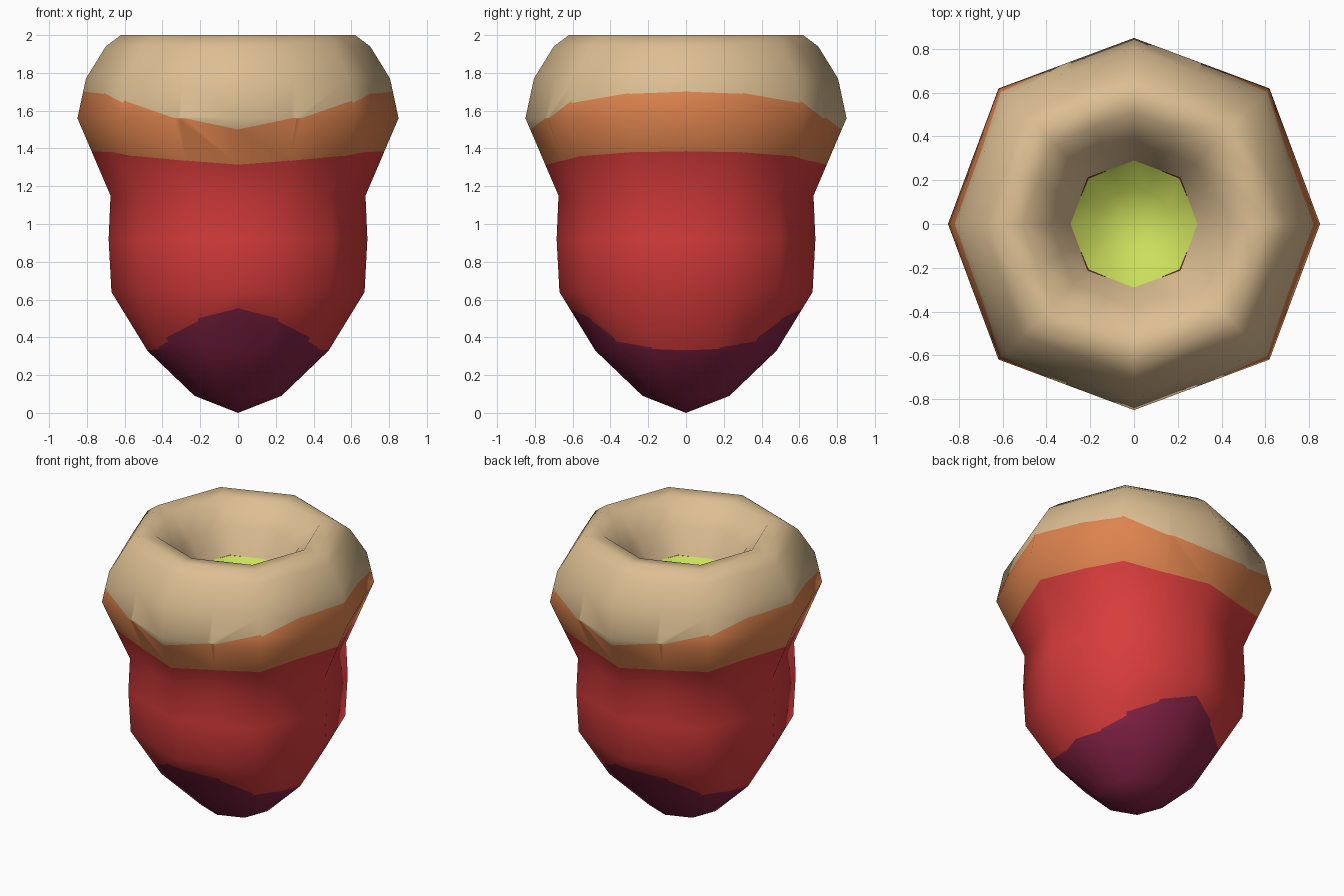
import bpy, bmesh, math
from mathutils import Vector

if "Cube" in bpy.data.objects:
    bpy.data.objects.remove(bpy.data.objects["Cube"])


def material(name, rgb):
    m = bpy.data.materials.new(name)
    m.diffuse_color = (*rgb, 1)
    m.use_nodes = True
    m.node_tree.nodes["Principled BSDF"].inputs["Base Color"].default_value = m.diffuse_color
    return m


tan = material("tan", (0.72, 0.52, 0.29))
orange = material("orange", (0.73, 0.23, 0.077))
red = material("red", (0.69, 0.045, 0.045))
purple = material("purple", (0.24, 0.017, 0.061))
green = material("lime green", (0.60, 0.74, 0.107))

STEP = math.pi / 8   # half of one octagon side
HALF = math.cos(STEP)


def column(k, r, z, diag):
    """Point on an eight-sided ring; odd k are the side midpoints."""
    if k % 2:
        a, b = column(k - 1, r, z, diag), column(k + 1, r, z, diag)
        return (a + b) / 2
    if k % 4:
        r *= diag
    return Vector((r * math.cos(k * STEP), r * math.sin(k * STEP), z))


def lathe(profile, diag):
    """Revolve (radius, height) points into an octagonal shell."""
    bm = bmesh.new()
    rings = []
    for r, z in profile:
        if r == 0:
            rings.append([bm.verts.new((0, 0, z))] * 16)
        else:
            rings.append([bm.verts.new(column(k, r, z, diag)) for k in range(16)])
    for lo, hi in zip(rings, rings[1:]):
        for k in range(16):
            n = (k + 1) % 16
            quad = list(dict.fromkeys((lo[k], lo[n], hi[n], hi[k])))
            bm.faces.new(quad)
    return bm


def finish(bm, name, mats):
    for f in bm.faces:
        f.smooth = True
    me = bpy.data.meshes.new(name)
    bm.to_mesh(me)
    bm.free()
    for m in mats:
        me.materials.append(m)
    ob = bpy.data.objects.new(name, me)
    bpy.context.collection.objects.link(ob)
    return ob


# Colour borders: heights from the side (0 deg) round to the front/back (90 deg)
BORDERS = [
    [0.33, 0.34, 0.385, 0.495, 0.557],
    [1.385, 1.38, 1.36, 1.335, 1.315],
    [1.70, 1.69, 1.645, 1.56, 1.505],
]


def fold(k):
    k %= 8
    return k if k <= 4 else 8 - k


def sector(f):
    c = f.calc_center_median()
    return (math.atan2(c.y, c.x) % (2 * math.pi)) / STEP


def outside(f):
    c = f.calc_center_median()
    return c.z < 1.2 or math.hypot(c.x, c.y) > 0.55


# Body: pointed cup with a wide rolled rim and funnel-shaped mouth
body = lathe([(0, 0), (0.23, 0.09), (0.48, 0.33), (0.67, 0.64), (0.685, 0.92),
              (0.675, 1.15), (0.85, 1.56), (0.805, 1.77), (0.70, 1.94),
              (0.62, 2.0), (0.51, 1.99), (0.38, 1.84), (0.29, 1.68)], 1.03)

# Cut the slanted colour borders into each sector
for heights in BORDERS:
    for k in range(16):
        p = column(k, 0.7, heights[fold(k)], 1.03)
        q = column(k + 1, 0.7, heights[fold(k + 1)], 1.03)
        mid = (k + 0.5) * STEP
        radial = Vector((math.cos(mid), math.sin(mid), 0))
        faces = [f for f in body.faces if int(sector(f)) == k and outside(f)]
        geom = set(faces)
        for f in faces:
            geom.update(f.edges)
            geom.update(f.verts)
        bmesh.ops.bisect_plane(body, geom=list(geom), dist=1e-4, plane_co=p,
                               plane_no=(q - p).cross(radial))

for f in body.faces:
    s = sector(f)
    k, t = int(s), s - int(s)
    z = f.calc_center_median().z
    f.material_index = 3 if not outside(f) else sum(
        z > h[fold(k)] * (1 - t) + h[fold(k + 1)] * t for h in BORDERS)
finish(body, "cup_body", [purple, red, orange, tan])

# Bowl-shaped floor at the bottom of the mouth
floor = lathe([(0, 1.52), (0.17, 1.57), (0.295, 1.68)], 1.0)
bmesh.ops.reverse_faces(floor, faces=floor.faces[:])
finish(floor, "mouth_floor", [green])
